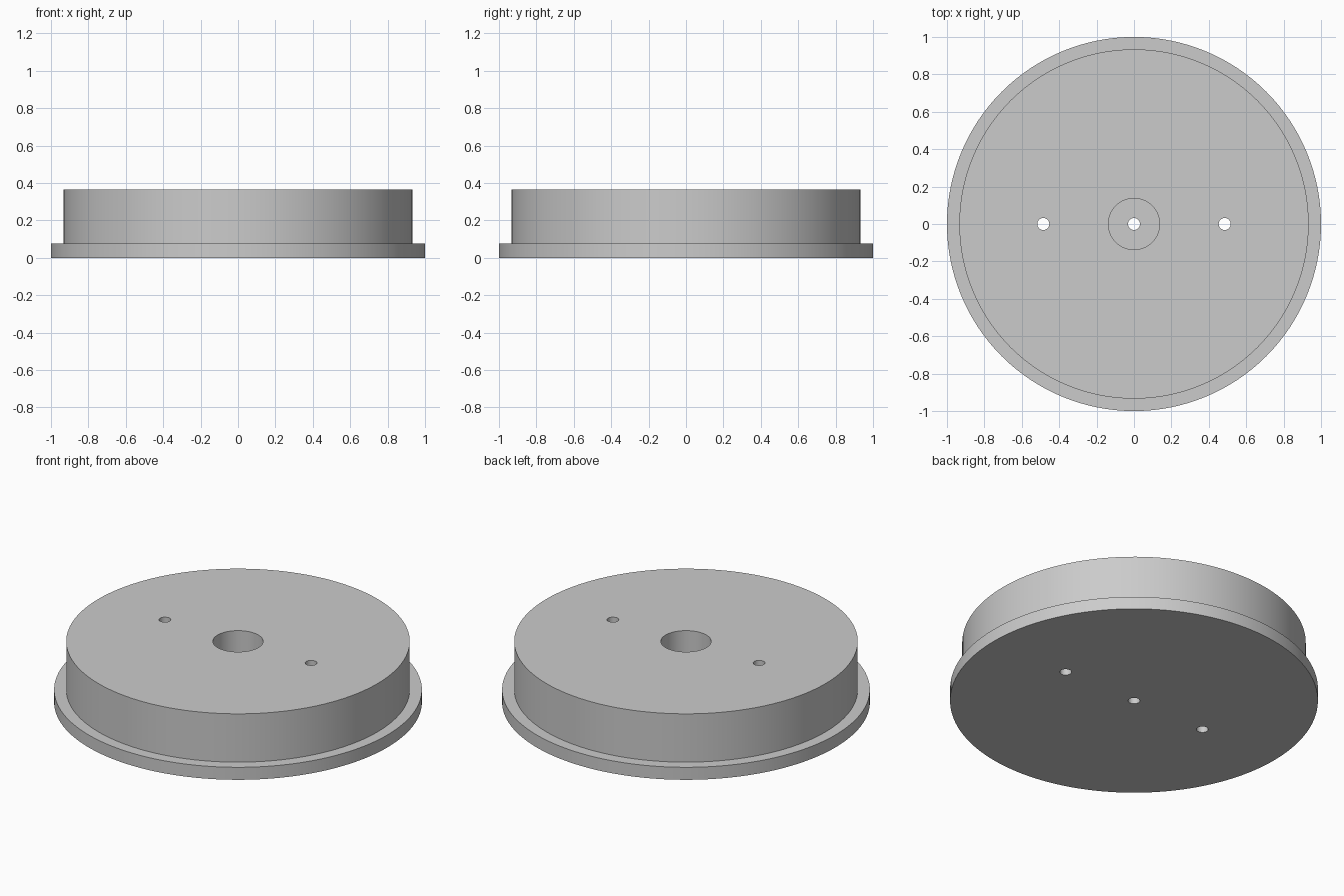
import bpy
import bmesh
import math

cube = bpy.data.objects.get("Cube")
if cube:
    bpy.data.objects.remove(cube, do_unlink=True)

FLANGE_R, BODY_R, BORE_R, HOLE_R = 1.0, 0.934, 0.137, 0.032
FLANGE_Z, TOP_Z = 0.075, 0.365
HOLE_X = 0.485

grey = bpy.data.materials.new("light grey")
grey.use_nodes = True
colour = (0.6, 0.6, 0.6, 1)
grey.diffuse_color = colour
grey.node_tree.nodes["Principled BSDF"].inputs["Base Color"].default_value = colour


def lathe(name, profile, steps):
    """Turn a closed (radius, z) profile around the z axis."""
    bm = bmesh.new()
    verts = [bm.verts.new((r, 0, z)) for r, z in profile]
    edges = [bm.edges.new((a, b)) for a, b in zip(verts, verts[1:] + verts[:1])]
    bmesh.ops.spin(bm, geom=verts + edges, cent=(0, 0, 0), axis=(0, 0, 1),
                   angle=math.tau, steps=steps, use_duplicate=False)
    bmesh.ops.remove_doubles(bm, verts=bm.verts, dist=0.0001)
    bmesh.ops.recalc_face_normals(bm, faces=bm.faces)
    mesh = bpy.data.meshes.new(name)
    bm.to_mesh(mesh)
    bm.free()
    obj = bpy.data.objects.new(name, mesh)
    bpy.context.collection.objects.link(obj)
    mesh.materials.append(grey)
    return obj


# Stepped disc with a counterbored centre hole
disc = lathe("flanged_disc", [
    (HOLE_R, 0), (FLANGE_R, 0), (FLANGE_R, FLANGE_Z), (BODY_R, FLANGE_Z),
    (BODY_R, TOP_Z), (BORE_R, TOP_Z), (BORE_R, FLANGE_Z), (HOLE_R, FLANGE_Z),
], 128)

# Two through holes, one on each side
for side, x in (("left", HOLE_X), ("right", -HOLE_X)):
    bpy.ops.mesh.primitive_cylinder_add(vertices=48, radius=HOLE_R, depth=1,
                                        location=(x, 0, TOP_Z / 2))
    cutter = bpy.context.object
    cutter.name = side + "_hole_cutter"
    cutter.data.materials.append(grey)
    cutter.hide_render = True
    cut = disc.modifiers.new(side + "_hole", 'BOOLEAN')
    cut.operation = 'DIFFERENCE'
    cut.solver = 'EXACT'
    cut.object = cutter
    bpy.ops.object.select_all(action='DESELECT')
    disc.select_set(True)
    bpy.context.view_layer.objects.active = disc
    bpy.ops.object.modifier_apply(modifier=cut.name)
    bpy.data.objects.remove(cutter, do_unlink=True)

# Round walls smooth, rims sharp
bpy.ops.object.shade_smooth_by_angle(angle=math.radians(30))
